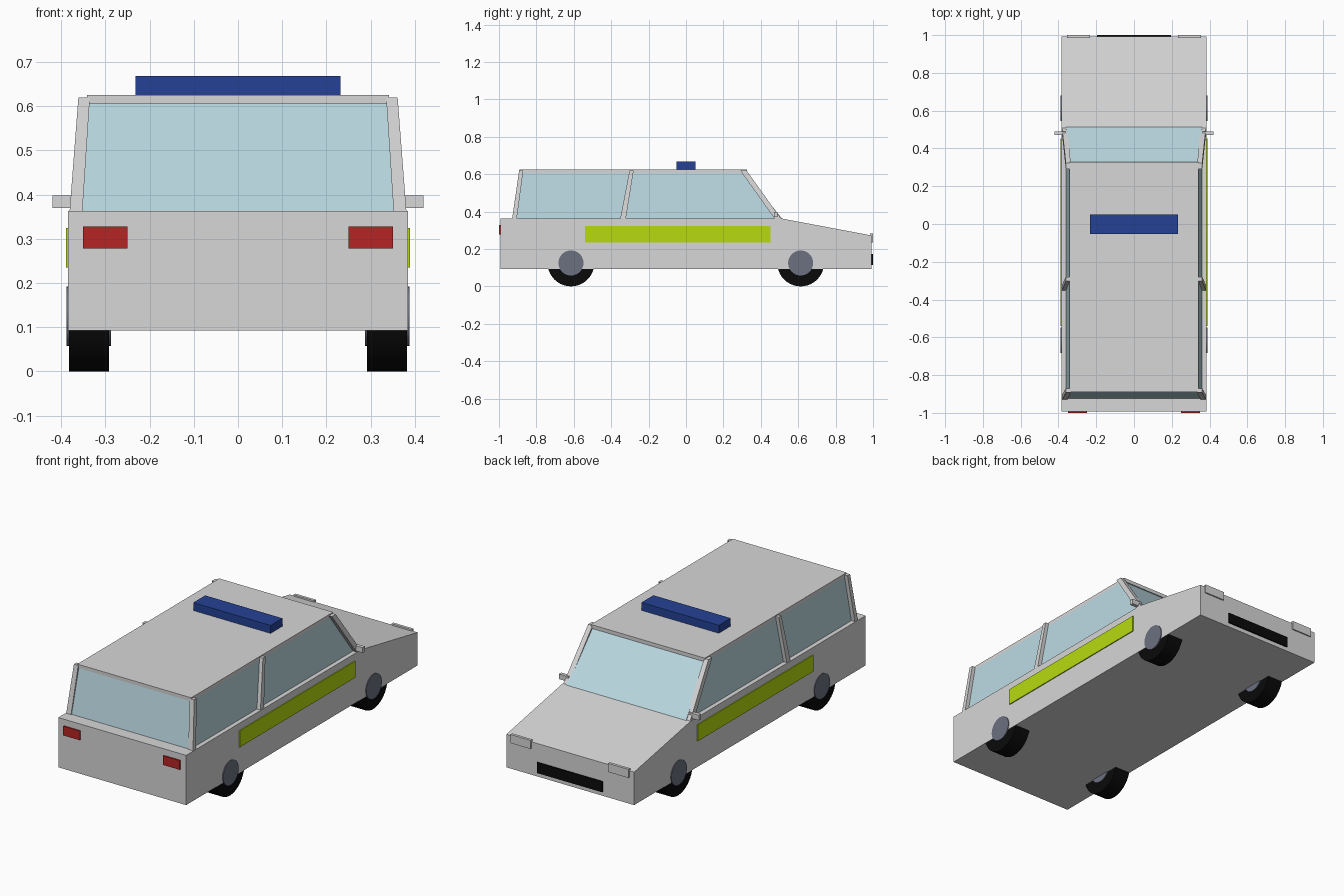
import bpy, bmesh, math
from mathutils import Matrix

default = bpy.data.objects.get("Cube")
if default:
    bpy.data.objects.remove(default, do_unlink=True)


def material(name, rgb):
    m = bpy.data.materials.new(name)
    m.use_nodes = True
    color = (*rgb, 1)
    m.diffuse_color = color
    m.node_tree.nodes["Principled BSDF"].inputs["Base Color"].default_value = color
    return m


paint = material("pale grey paint", (0.68, 0.68, 0.68))
glass = material("light blue glass", (0.5, 0.7, 0.77))
lime = material("lime", (0.47, 0.7, 0.005))
blue = material("blue", (0.018, 0.054, 0.3))
red = material("red", (0.47, 0.017, 0.017))
black = material("black", (0.003, 0.003, 0.003))
steel = material("steel grey", (0.147, 0.165, 0.216))


def finish(name, bm, mat, mirror=False):
    bmesh.ops.recalc_face_normals(bm, faces=bm.faces)
    mesh = bpy.data.meshes.new(name)
    bm.to_mesh(mesh)
    bm.free()
    mesh.materials.append(mat)
    ob = bpy.data.objects.new(name, mesh)
    bpy.context.collection.objects.link(ob)
    if mirror:
        ob.modifiers.new("Mirror", 'MIRROR')
    return ob


def loft(name, mat, rings, mirror=False):
    """Closed solid between two matching rings of points."""
    bm = bmesh.new()
    a, b = [[bm.verts.new(p) for p in ring] for ring in rings]
    bm.faces.new(a)
    bm.faces.new(b)
    for i in range(len(a)):
        j = (i + 1) % len(a)
        bm.faces.new((a[i], a[j], b[j], b[i]))
    return finish(name, bm, mat, mirror)


def rect(x, y, z):
    return [(x[0], y[0], z), (x[1], y[0], z), (x[1], y[1], z), (x[0], y[1], z)]


def box(name, mat, x, y, z, mirror=False):
    return loft(name, mat, [rect(x, y, h) for h in z], mirror)


def disc(name, mat, radius, x, y, z):
    bm = bmesh.new()
    place = Matrix.Translation((sum(x) / 2, y, z)) @ Matrix.Rotation(math.pi / 2, 4, 'Y')
    bmesh.ops.create_cone(bm, cap_ends=True, segments=40, radius1=radius,
                          radius2=radius, depth=x[1] - x[0], matrix=place)
    for f in bm.faces:
        f.smooth = len(f.verts) == 4
    for e in bm.edges:
        e.smooth = all(len(f.verts) == 4 for f in e.link_faces)
    return finish(name, bm, mat, True)


# Lower body with sloping hood
W, L, BELT = 0.384, 0.993, 0.363
profile = [(-L, 0.093), (L, 0.093), (L, 0.272), (0.51, BELT), (-L, BELT)]
loft("body", paint, [[(x, y, z) for y, z in profile] for x in (-W, W)])

# Glasshouse and roof
loft("cabin_glass", glass, [rect((-0.36, 0.36), (-0.925, 0.515), BELT - 0.003),
                            rect((-0.342, 0.342), (-0.885, 0.32), 0.606)])
box("roof", paint, (-0.342, 0.342), (-0.89, 0.327), (0.605, 0.625))

# Slanted window pillars: lower and upper y ranges
for name, low, high in (("front_pillars", (0.475, 0.51), (0.29, 0.323)),
                        ("middle_pillars", (-0.352, -0.322), (-0.302, -0.28)),
                        ("rear_pillars", (-0.93, -0.905), (-0.892, -0.87))):
    loft(name, paint, [rect((0.352, 0.381), low, BELT - 0.003),
                       rect((0.335, 0.361), high, 0.62)], True)

# Wheels and hubs
for end, y in (("rear", -0.615), ("front", 0.613)):
    disc(end + "_tyres", black, 0.125, (0.292, 0.382), y, 0.125)
    disc(end + "_hubs", steel, 0.067, (0.287, 0.388), y, 0.125)

# Side panels and mirrors
box("side_panels", lime, (0.381, 0.389), (-0.54, 0.453), (0.235, 0.324), True)
box("door_mirrors", paint, (0.362, 0.42), (0.47, 0.49), (0.37, 0.398), True)

# Roof light bar
box("light_bar", blue, (-0.232, 0.232), (-0.052, 0.05), (0.622, 0.668))

# Lamps and grille
box("tail_lights", red, (0.25, 0.35), (-1.0, -0.991), (0.278, 0.328), True)
box("headlights", paint, (0.233, 0.355), (0.985, 1.0), (0.235, 0.282), True)
box("grille", black, (-0.196, 0.196), (0.991, 1.0), (0.115, 0.172))
